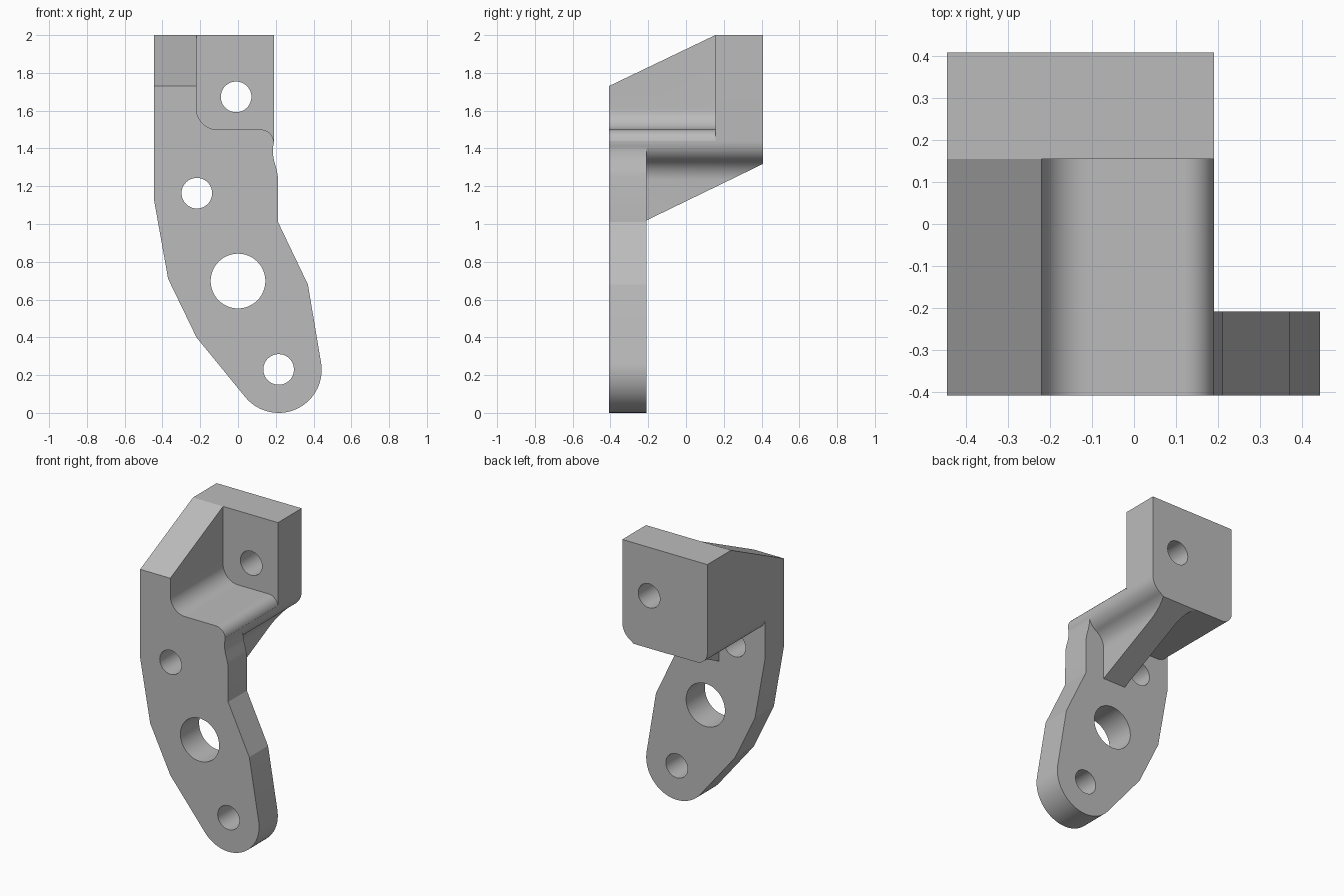
import bpy
import bmesh
from math import radians, cos, sin

default = bpy.data.objects.get("Cube")
if default:
    bpy.data.objects.remove(default, do_unlink=True)

grey = bpy.data.materials.new("plain_grey")
grey.use_nodes = True
colour = (0.5, 0.5, 0.5, 1)
grey.diffuse_color = colour
grey.node_tree.nodes["Principled BSDF"].inputs["Base Color"].default_value = colour

FRONT, BACK = -0.408, 0.408
PLATE_BACK, WALL_FRONT = -0.208, 0.155


def arc(cx, cz, r, start, end, steps=10):
    """Points along an arc, angles in degrees."""
    angles = [radians(start + (end - start) * i / steps) for i in range(steps + 1)]
    return [(cx + r * cos(a), cz + r * sin(a)) for a in angles]


def prism(name, outline, low, high, axis="Y"):
    """Extrude an outline (x,z along Y, or y,z along X)."""
    bm = bmesh.new()
    if axis == "Y":
        verts = [bm.verts.new((a, low, b)) for a, b in outline]
        move = (0, high - low, 0)
    else:
        verts = [bm.verts.new((low, a, b)) for a, b in outline]
        move = (high - low, 0, 0)
    face = bm.faces.new(verts)
    grown = bmesh.ops.extrude_face_region(bm, geom=[face])
    bmesh.ops.translate(bm, vec=move,
                        verts=[g for g in grown["geom"] if isinstance(g, bmesh.types.BMVert)])
    bmesh.ops.recalc_face_normals(bm, faces=bm.faces)
    mesh = bpy.data.meshes.new(name)
    bm.to_mesh(mesh)
    bm.free()
    mesh.materials.append(grey)
    obj = bpy.data.objects.new(name, mesh)
    bpy.context.collection.objects.link(obj)
    return obj


def combine(target, other, operation):
    """Apply a boolean and discard the helper."""
    other.hide_render = True
    mod = target.modifiers.new(operation, "BOOLEAN")
    mod.operation = operation
    mod.solver = "EXACT"
    mod.object = other
    bpy.ops.object.select_all(action="DESELECT")
    bpy.context.view_layer.objects.active = target
    target.select_set(True)
    bpy.ops.object.modifier_apply(modifier=mod.name)
    bpy.data.objects.remove(other, do_unlink=True)


# Upper block: wall, shelf and the rib filleted into its underside
block = [(-0.445, 2), (0.19, 2)]
block += arc(0.07, 1.44, 0.12, 0, -60)
block += arc(0.19, 1.232, 0.12, 120, 180)[1:]
block += [(0.07, 0.93), (-0.10, 0.93)]
block += arc(-0.17, 1.25, 0.07, 0, 90)
block += arc(-0.365, 1.40, 0.08, -90, -180)
bracket = prism("bracket", block, FRONT, BACK)

# Open pocket in front of the back wall
pocket = [(-0.22, 2.1)]
pocket += arc(-0.11, 1.61, 0.11, 180, 270)
pocket += arc(0.12, 1.43, 0.07, 90, 8)
pocket += [(0.3, 1.44), (0.3, 2.1)]
combine(bracket, prism("pocket_cutter", pocket, -0.6, WALL_FRONT), "DIFFERENCE")

# Sloped top of the side wall and sloped underside of the rib
top_slope = [(-0.5, 1.686), (WALL_FRONT, 2), (WALL_FRONT, 2.2), (-0.5, 2.2)]
combine(bracket, prism("top_slope_cutter", top_slope, -0.6, 0.6, "X"), "DIFFERENCE")
rib_slope = [(-0.5, 0.878), (0.5, 1.363), (0.5, 0.5), (-0.5, 0.5)]
combine(bracket, prism("rib_slope_cutter", rib_slope, -0.6, 0.6, "X"), "DIFFERENCE")

# Long front plate with a rounded foot
plate = [(-0.445, 1.44), (0.19, 1.44), (0.184, 1.40), (0.185, 1.37), (0.191, 1.335),
         (0.205, 1.285), (0.211, 1.25), (0.212, 1.01), (0.37, 0.68)]
plate += arc(0.215, 0.228, 0.228, 9, -140, 30)
plate += [(-0.22, 0.4), (-0.37, 0.71), (-0.445, 1.13)]
combine(bracket, prism("front_plate", plate, FRONT, PLATE_BACK), "UNION")

# Bolt holes and the large centre hole
for x, z, r, low, high in [(-0.01, 1.673, 0.081, 0, 0.6),
                           (-0.218, 1.163, 0.081, -0.6, -0.1),
                           (0, 0.698, 0.145, -0.6, -0.1),
                           (0.215, 0.23, 0.081, -0.6, -0.1)]:
    circle = arc(x, z, r, 0, 360, 48)[:-1]
    combine(bracket, prism("hole_cutter", circle, low, high), "DIFFERENCE")

bpy.ops.object.select_all(action="DESELECT")
bpy.context.view_layer.objects.active = bracket
bracket.select_set(True)
bpy.ops.object.shade_smooth_by_angle(angle=radians(13))
